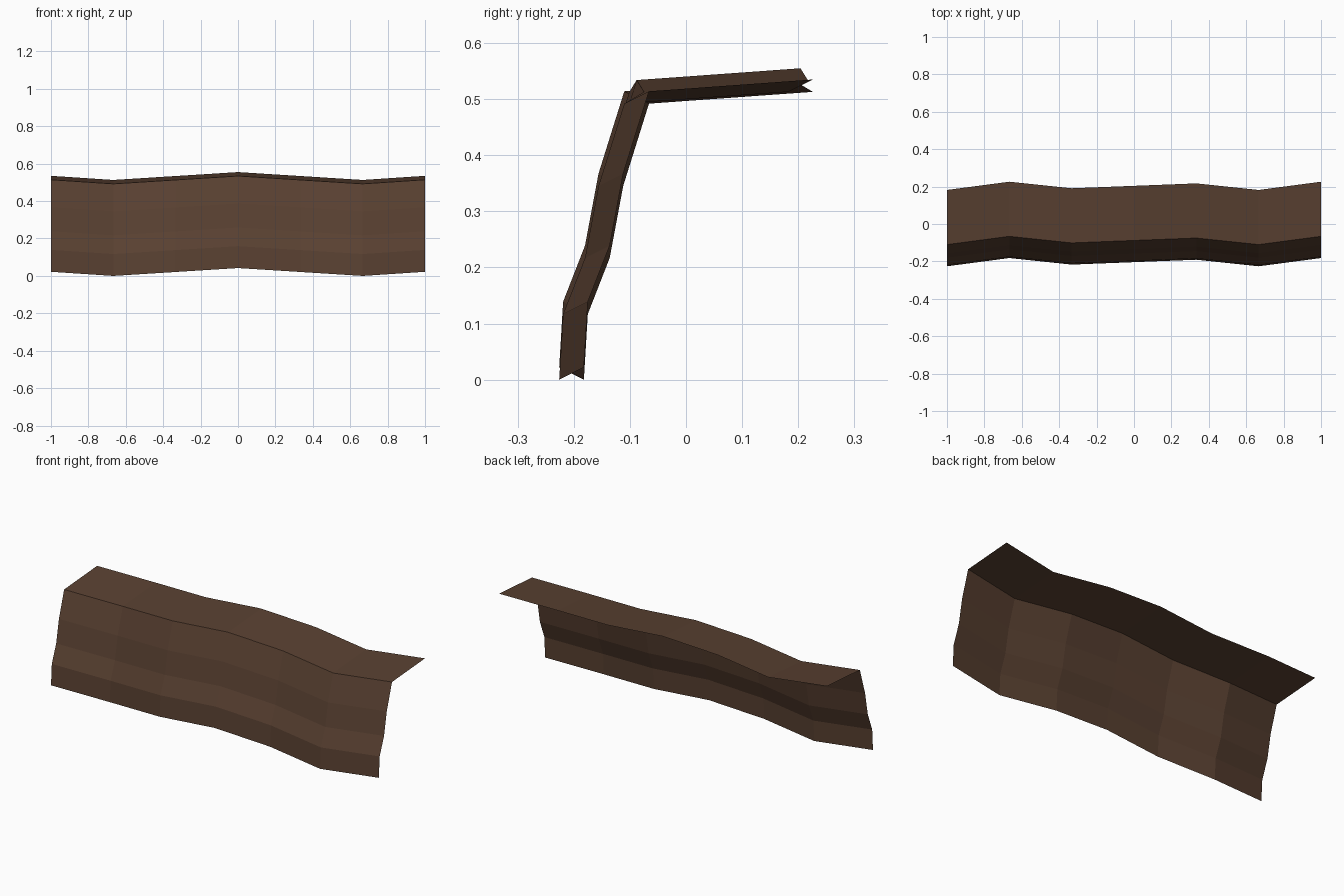
import bpy
import bmesh
from mathutils import Vector

cube = bpy.data.objects.get("Cube")
if cube:
    bpy.data.objects.remove(cube, do_unlink=True)

# Single dark wood brown
brown = bpy.data.materials.new("dark_brown")
brown.use_nodes = True
colour = (0.1, 0.052, 0.031, 1)
brown.diffuse_color = colour
brown.node_tree.nodes["Principled BSDF"].inputs["Base Color"].default_value = colour

# Wavy path along x: sideways and vertical offsets at evenly spaced stations
SWAY = [-0.022, 0.022, -0.013, 0, 0.013, -0.022, 0.022]
RISE = [0.022, 0, 0.021, 0.042, 0.021, 0, 0.022]
path = [Vector((-1 + i / 3, y, z)) for i, (y, z) in enumerate(zip(SWAY, RISE))]

# Cross-sections (y, z), sharing the fold edge
FOLD = (-0.088, 0.492)
WALL = [(-0.204, 0), (-0.197, 0.117), (-0.158, 0.217), (-0.134, 0.345), FOLD]
LEDGE = [FOLD, (0.204, 0.513)]


def sweep(name, profile):
    """Slide an open profile along the wavy path as a thin flat-faced sheet."""
    bm = bmesh.new()
    rows = [[bm.verts.new(p + Vector((0, y, z))) for y, z in profile] for p in path]
    for a, b in zip(rows, rows[1:]):
        for j in range(len(profile) - 1):
            bm.faces.new((a[j], b[j], b[j + 1], a[j + 1]))
    mesh = bpy.data.meshes.new(name)
    bm.to_mesh(mesh)
    bm.free()
    mesh.materials.append(brown)
    obj = bpy.data.objects.new(name, mesh)
    bpy.context.collection.objects.link(obj)
    return obj


sweep("front_wall", WALL)
sweep("top_ledge", LEDGE)
